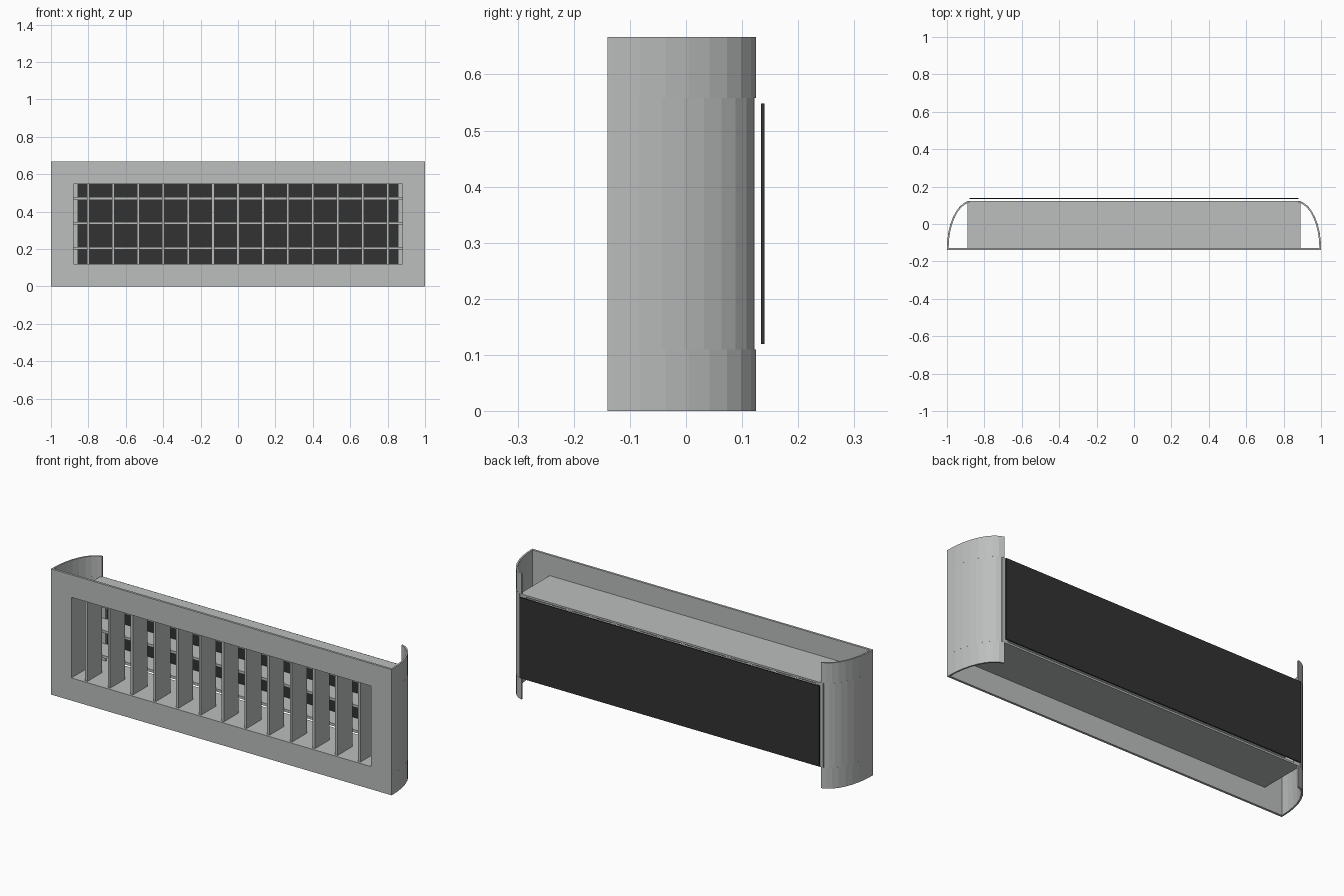
import bpy, math

if "Cube" in bpy.data.objects:
    bpy.data.objects.remove(bpy.data.objects["Cube"])

def mat(name, c):
    m = bpy.data.materials.new(name)
    m.diffuse_color = (*c, 1)
    m.use_nodes = True
    m.node_tree.nodes["Principled BSDF"].inputs["Base Color"].default_value = m.diffuse_color
    return m

METAL = mat("grey metal", (0.50, 0.52, 0.51))
DARK = mat("dark screen", (0.032, 0.032, 0.032))

def mesh(name, verts, faces, m):
    me = bpy.data.meshes.new(name)
    me.from_pydata(verts, [], faces)
    me.materials.append(m)
    ob = bpy.data.objects.new(name, me)
    bpy.context.collection.objects.link(ob)
    return ob

def prism(name, pts, z0, z1, m=METAL):
    # extrude a plan outline (x, y), counter-clockwise, from z0 to z1
    n = len(pts)
    v = [(x, y, z0) for x, y in pts] + [(x, y, z1) for x, y in pts]
    f = [tuple(reversed(range(n))), tuple(range(n, 2 * n))]
    f += [(i, (i + 1) % n, n + (i + 1) % n, n + i) for i in range(n)]
    return mesh(name, v, f, m)

def box(name, x0, x1, y0, y1, z0, z1, m=METAL):
    return prism(name, [(x0, y0), (x1, y0), (x1, y1), (x0, y1)], z0, z1, m)

def ring(name, outer, inner, y0, y1):
    # rectangular frame in the xz plane; rectangles are (half width, z0, z1)
    v = []
    for y in (y0, y1):
        for w, a, b in (outer, inner):
            v += [(-w, y, a), (w, y, a), (w, y, b), (-w, y, b)]
    f = []
    for i in range(4):
        j = (i + 1) % 4
        f += [(i, j, 4 + j, 4 + i), (8 + j, 8 + i, 12 + i, 12 + j),
              (j, i, 8 + i, 8 + j), (4 + i, 4 + j, 12 + j, 12 + i)]
    return mesh(name, v, f, METAL)

H = 0.667
Z0, Z1, W = 0.12, 0.548, 0.88      # opening

# front plate and the duct behind it
ring("front_plate", (1.0, 0, H), (W, Z0, Z1), -0.14, -0.128)
ring("duct", (W + 0.01, Z0 - 0.01, Z1 + 0.01), (W, Z0, Z1), -0.128, 0.122)

# curved side wings, notched behind the duct
def wing_outline(s, steps, end):
    cx, cy, rx, ry, t = 0.865, -0.128, 0.135, 0.254, 0.009
    a = [end * i / steps for i in range(steps + 1)]
    outer = [(s * (cx + rx * math.cos(k)), cy + ry * math.sin(k)) for k in a]
    inner = [(s * (cx + (rx - t) * math.cos(k)), cy + (ry - t) * math.sin(k)) for k in a]
    p = outer + inner[::-1]
    return p if s > 0 else p[::-1]

full = math.radians(84)
notch = math.radians(78)
for side, s in (("right", 1), ("left", -1)):
    prism(f"{side}_wing_lower", wing_outline(s, 8, full), 0, Z0 - 0.01)
    prism(f"{side}_wing_middle", wing_outline(s, 8, notch), Z0 - 0.01, Z1 + 0.01)
    prism(f"{side}_wing_upper", wing_outline(s, 8, full), Z1 + 0.01, H)
    # narrow upright strip at the back of the duct
    box(f"{side}_back_strip", *sorted((s * 0.855, s * W)), 0.112, 0.122, Z0, Z1)

# upright vanes in front, level vanes behind
for i in range(13):
    x = (i - 6) * 0.1335
    box(f"upright_vane_{i + 1}", x - 0.007, x + 0.007, -0.128, -0.005, Z0, Z1)
for i in range(3):
    z = 0.203 + i * 0.1335
    box(f"level_vane_{i + 1}", -W, W, 0.0, 0.115, z - 0.007, z + 0.007)

# dark screen closing the back
box("back_screen", -W, W, 0.134, 0.14, Z0, Z1, DARK)
